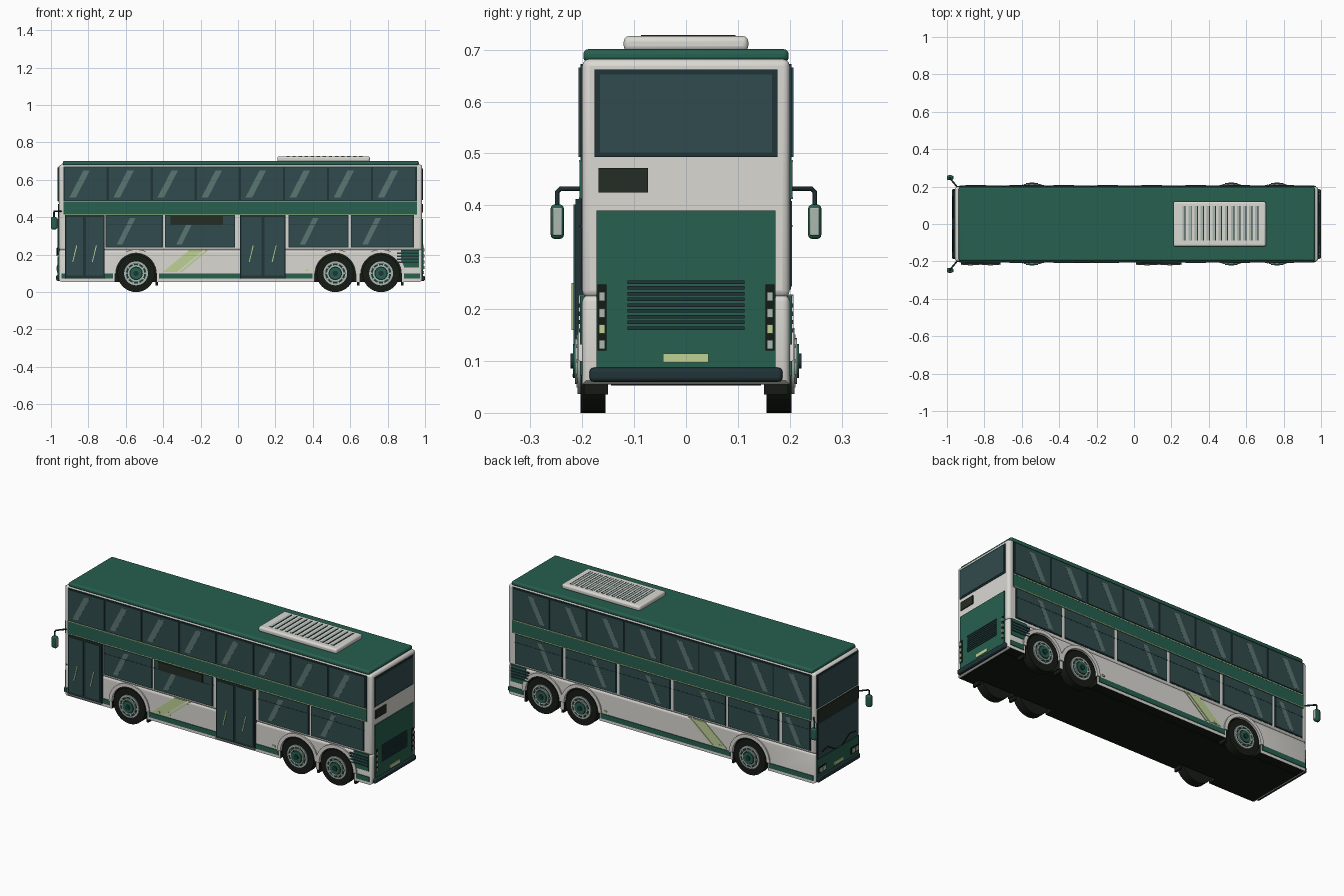
import bpy, bmesh
from math import sin, cos, pi
from mathutils import Vector

cube = bpy.data.objects.get("Cube")
if cube:
    bpy.data.objects.remove(cube, do_unlink=True)


def material(name, r, g, b):
    m = bpy.data.materials.new(name)
    m.use_nodes = True
    m.diffuse_color = (r, g, b, 1)
    m.node_tree.nodes["Principled BSDF"].inputs["Base Color"].default_value = (r, g, b, 1)
    return m


WHITE = material("warm white", .70, .69, .65)
GREEN = material("deep green", .02, .115, .077)
GLASS = material("dark glass", .031, .070, .074)
TRIM = material("dark teal trim", .014, .034, .039)
BLACK = material("black rubber", .008, .011, .007)
SIGN = material("sign black", .017, .026, .018)
PALE = material("pale lime", .52, .64, .30)
GREY = material("light grey", .40, .48, .43)
GLINT = material("glass glint", .105, .18, .17)
BOTH = (-1, 1)


def finish(name, bm, *mats):
    bmesh.ops.recalc_face_normals(bm, faces=bm.faces)
    mesh = bpy.data.meshes.new(name)
    bm.to_mesh(mesh)
    bm.free()
    for m in mats:
        mesh.materials.append(m)
    ob = bpy.data.objects.new(name, mesh)
    bpy.context.collection.objects.link(ob)
    return ob


def add_prism(bm, pts, y0, y1):
    """Extrude an x-z outline from y0 to y1."""
    face = bm.faces.new([bm.verts.new((x, y0, z)) for x, z in pts])
    out = bmesh.ops.extrude_face_region(bm, geom=[face])["geom"]
    for v in out:
        if isinstance(v, bmesh.types.BMVert):
            v.co.y = y1


def rect(x0, x1, z0, z1):
    return [(x0, z0), (x1, z0), (x1, z1), (x0, z1)]


def slant(x, w, z0, z1, shift):
    return [(x, z0), (x + w, z0), (x + w + shift, z1), (x + shift, z1)]


def side(name, outlines, y0, y1, mat, sides=BOTH):
    """Plates on one or both flanks."""
    bm = bmesh.new()
    for s in sides:
        for pts in outlines:
            add_prism(bm, pts, s * y0, s * y1)
    return finish(name, bm, mat)


def boxes(name, items, mat, bevel=0):
    bm = bmesh.new()
    for x0, x1, y0, y1, z0, z1 in items:
        add_prism(bm, rect(x0, x1, z0, z1), y0, y1)
    ob = finish(name, bm, mat)
    if bevel:
        mod = ob.modifiers.new("Rounded", 'BEVEL')
        mod.width, mod.segments = bevel, 3
    return ob


def arc(cx, r, a0=pi, a1=0, n=18):
    return [(cx + r * cos(a0 + (a1 - a0) * i / n), .1 + r * sin(a0 + (a1 - a0) * i / n))
            for i in range(n + 1)]


WHEELS = (-.545, .52, .765)
REAR, FRONT, LOW, MID = .985, -.957, .055, .228

# Lower body with open wheel arches
outline = [(FRONT, LOW)]
for cx in WHEELS:
    outline += [(cx - .112, LOW)] + arc(cx, .112) + [(cx + .112, LOW)]
outline += [(REAR, LOW), (REAR, MID), (FRONT, MID)]
bm = bmesh.new()
add_prism(bm, outline, -.2, .2)
rim = [e for e in bm.edges if all(v.co.x > REAR - .001 for v in e.verts)
       or all(v.co.x < FRONT + .001 for v in e.verts)
       or all(v.co.z > MID - .001 for v in e.verts)]
bmesh.ops.bevel(bm, geom=rim, offset=.014, segments=3, profile=.5, affect='EDGES')
bmesh.ops.recalc_face_normals(bm, faces=bm.faces)
for f in bm.faces:
    inner = abs(f.calc_center_median().x) < .94 and abs(f.normal.y) < .3
    f.material_index = int(inner and f.normal.z < .5)
finish("lower_body", bm, WHITE, BLACK)
boxes("underbody", [(-.94, .965, -.145, .145, .053, .21)], BLACK)

# Upper body, roof and air conditioning
boxes("upper_body", [(FRONT, REAR, -.2, .2, .222, .682)], WHITE, .014)
boxes("roof", [(-.937, .967, -.198, .198, .676, .701)], GREEN, .01)
boxes("roof_unit", [(.21, .705, -.12, .12, .697, .726)], WHITE, .01)
boxes("roof_unit_slots", [(x - .007, x + .007, -.087, .095, .72, .728)
                          for x in [.265 + .0325 * i for i in range(13)]], GREY)
boxes("roof_unit_gaps", [(x + .006, x + .011, -.087, .095, .72, .7285)
                         for x in [.265 + .0325 * i for i in range(13)]], TRIM)

# Upper deck windows and green belt
STEP = .2355
bays = [-.932 + STEP * i for i in range(8)]
side("upper_window_frame", [rect(-.934, .956, .485, .672)], .195, .203, TRIM)
side("upper_windows", [rect(x + .006, x + STEP - .006, .493, .666) for x in bays], .2, .207, GLASS)
side("belt", [rect(-.934, .956, .412, .485)], .195, .205, GREEN)
side("belt_lines", [rect(-.934, .956, z, z + .004) for z in (.412, .483)], .2, .206, PALE)
side("upper_glints", [slant(x + .03, .035, .505, .65, .075) for x in bays], .204, .2076, GLINT)

# Lower deck windows, different on each flank
right_bays = [(-.708, -.402), (-.39, -.015), (.27, .592), (.604, .94)]
left_bays = [(-.93, -.748), (-.732, -.408), (-.392, -.062), (-.046, .28), (.296, .622), (.638, .94)]
for label, s, spans in (("right", -1, right_bays), ("left", 1, left_bays)):
    side(label + "_window_frames", [rect(a, b, .238, .412) for a, b in spans], .195, .202, TRIM, (s,))
    side(label + "_windows", [rect(a + .006, b - .006, .244, .408) for a, b in spans],
         .198, .204, GLASS, (s,))
    side(label + "_window_bars", [rect(a, b, .358, .362) for a, b in spans], .2, .2048, TRIM, (s,))
    side(label + "_glints", [slant(a + .06, .03, .255, .395, .07) for a, b in spans],
         .2, .2046, GLINT, (s,))
side("side_sign", [rect(-.36, -.08, .36, .407)], .2, .209, SIGN, (-1,))

# Doors on the right flank
doors = [(-.925, -.715), (.01, .255)]
leaves = [(a + (b - a) * k / 2, a + (b - a) * (k + 1) / 2) for a, b in doors for k in (0, 1)]
side("door_frames", [rect(a, b, .075, .412) for a, b in doors], .19, .213, TRIM, (-1,))
side("door_leaves", [rect(a + .008, b - .008, .088, .402) for a, b in leaves],
     .2, .217, GLASS, (-1,))
side("door_handles", [slant((a + b) / 2 - .014, .005, .16, .25, .022) for a, b in leaves],
     .21, .221, PALE, (-1,))
side("door_steps", [rect(a, b, .069, .075) for a, b in doors], .19, .219, GREY, (-1,))

# Skirts, diagonal stripes, markers and engine vents
side("skirts", [rect(*span, .072, .1) for span in
                ((-.945, -.668), (-.422, .397), (.888, .972))], .195, .204, GREEN)
side("diagonal_stripes", [slant(-.40, .075, .108, .225, .14), slant(-.312, .014, .108, .225, .14)],
     .195, .203, PALE)
side("side_markers", [rect(x, x + .018, .112, .121) for x in (-.37, .36)], .195, .205, PALE)
side("engine_vents", [rect(.872, .968, .132, .226)], .195, .204, GREEN)
side("engine_slats", [rect(.85, .965, z, z + .008) for z in (.155, .171, .187, .203)],
     .2, .207, TRIM)

# Wheel arches, wheels and mud flaps
side("wheel_arches", [arc(c, .128) + arc(c, .108, 0, pi) for c in WHEELS], .19, .207, WHITE)
side("mud_flaps", [rect(x, x + .012, .035, .1) for x in (-.44, .637, .872)], .15, .197, BLACK)


def wheel_part(name, r0, r1, y0, y1, mat):
    side(name, [arc(c, r0, 0, 2 * pi * 31 / 32, 31) for c in WHEELS], y0, y1, mat) \
        if r1 == 0 else side(name, [arc(c, r0, a, a + pi, 16) + arc(c, r1, a + pi, a, 16)
                                    for c in WHEELS for a in (0, pi)], y0, y1, mat)


wheel_part("tyres", .1, 0, .155, .203, BLACK)
wheel_part("wheel_rims", .064, .054, .19, .209, GREY)
wheel_part("wheel_discs", .055, 0, .19, .206, TRIM)
wheel_part("wheel_rings", .044, .036, .2, .214, GREY)
wheel_part("hubs", .033, 0, .2, .218, GREEN)
wheel_part("hub_caps", .014, 0, .2, .223, TRIM)
side("wheel_nuts", [rect(c + .049 * cos(a) - .004, c + .049 * cos(a) + .004,
                         .096 + .049 * sin(a), .104 + .049 * sin(a))
                    for c in WHEELS for a in [pi * i / 5 for i in range(10)]], .2, .211, GREY)

# Rear end
boxes("rear_window_frame", [(.97, .988, -.176, .176, .493, .662)], TRIM)
boxes("rear_window", [(.98, .990, -.166, .166, .502, .652)], GLASS)
boxes("rear_sign", [(.97, .990, -.169, -.073, .425, .472)], SIGN)
boxes("rear_panel", [(.97, .990, -.172, .172, .08, .39)], GREEN)
boxes("rear_slats", [(.98, .993, -.113, .113, z, z + .0065)
                     for z in [.16 + .0111 * i for i in range(9)]], TRIM)
boxes("rear_plate", [(.98, .994, -.044, .043, .097, .114)], PALE)
boxes("rear_bumper", [(.96, 1.0, -.186, .186, .06, .087)], TRIM, .008)
boxes("rear_lamp_housings", [(.98, .993, s * .162 - .009, s * .162 + .009, .12, .247)
                             for s in BOTH], BLACK)


def rear_lamps(name, heights, mat):
    boxes(name, [(.985, .997, s * .162 - .006, s * .162 + .006, z, z + .017)
                 for s in BOTH for z in heights], mat)


rear_lamps("rear_lamps", (.123, .184, .216), GREY)
rear_lamps("rear_indicators", (.153,), PALE)

# Front end
boxes("front_upper_frame", [(-.960, -.94, -.187, .187, .48, .672)], TRIM)
boxes("front_upper_window", [(-.964, -.95, -.18, .18, .488, .665)], GLASS)
boxes("front_sign", [(-.963, -.94, -.185, .185, .4, .472)], SIGN)
boxes("windscreen_frame", [(-.960, -.94, -.187, .187, .19, .4)], TRIM)
boxes("windscreen", [(-.964, -.95, -.18, .18, .197, .394)], GLASS)
boxes("front_panel", [(-.964, -.94, -.187, .187, .085, .19)], GREEN)
boxes("front_bumper", [(-.972, -.94, -.188, .188, .06, .092)], TRIM, .008)
boxes("headlamp_housings", [(-.967, -.95, s * .145 - .035, s * .145 + .035, .108, .145)
                            for s in BOTH], BLACK)
boxes("headlamps", [(-.97, -.95, s * y - .012, s * y + .012, .115, .138)
                    for s in BOTH for y in (.13, .162)], GREY)
boxes("front_plate", [(-.969, -.95, -.045, .045, .105, .122)], PALE)


def rod(name, pts, radius, mat):
    cu = bpy.data.curves.new(name, 'CURVE')
    cu.dimensions, cu.bevel_depth, cu.bevel_resolution, cu.use_fill_caps = '3D', radius, 2, True
    sp = cu.splines.new('POLY')
    sp.points.add(len(pts) - 1)
    for p, co in zip(sp.points, pts):
        p.co = (*co, 1)
    cu.materials.append(mat)
    bpy.context.collection.objects.link(bpy.data.objects.new(name, cu))


# Wipers and mirrors
for s, label in ((-1, "right"), (1, "left")):
    rod(label + "_wiper", [(-.967, s * .03, .195), (-.967, s * .1, .235), (-.967, s * .15, .225)],
        .0025, BLACK)
    rod(label + "_mirror_arm", [(-.94, s * .19, .432), (-.955, s * .21, .432),
                                (-.982, s * .242, .432), (-.984, s * .248, .426),
                                (-.984, s * .248, .39)], .0045, TRIM)
    boxes(label + "_mirror", [(-1.0, -.968, s * .248 - .013, s * .248 + .013, .335, .402)],
          GREEN, .009)
    boxes(label + "_mirror_glass", [(-.972, -.966, s * .248 - .009, s * .248 + .009, .342, .395)],
          GREY, .002)

# Smooth shading with sharp edges kept
for ob in bpy.context.scene.objects:
    ob.select_set(ob.type == 'MESH')
    if ob.type == 'MESH':
        bpy.context.view_layer.objects.active = ob
bpy.ops.object.shade_smooth_by_angle()
